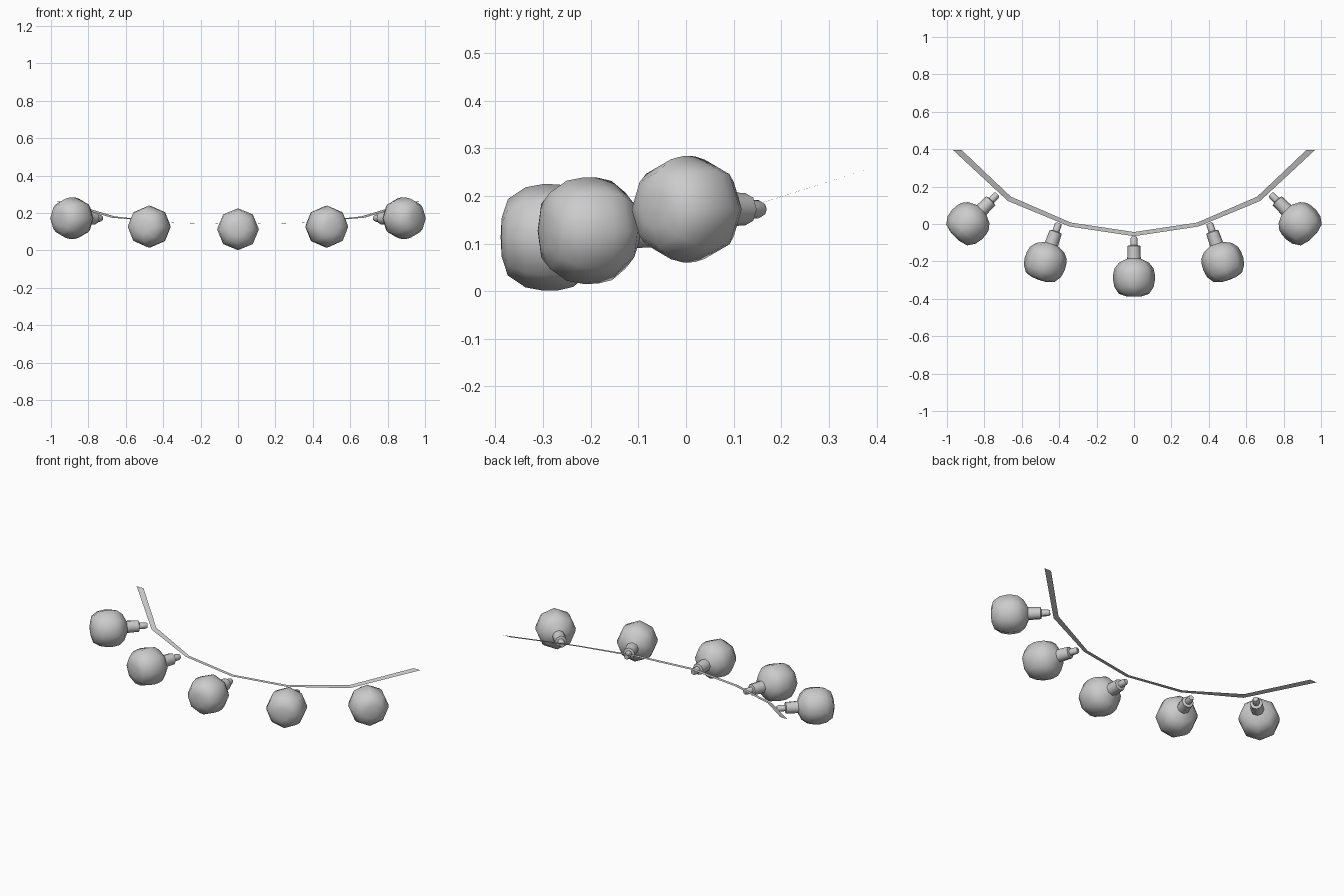
import bpy, bmesh, math
from mathutils import Matrix, Vector

cube = bpy.data.objects.get("Cube")
if cube:
    bpy.data.objects.remove(cube, do_unlink=True)

grey = bpy.data.materials.new("light_grey")
grey.use_nodes = True
colour = (0.6, 0.6, 0.6, 1)
grey.diffuse_color = colour
grey.node_tree.nodes["Principled BSDF"].inputs["Base Color"].default_value = colour


def add_object(name, bm, smooth=None):
    mesh = bpy.data.meshes.new(name)
    bm.to_mesh(mesh)
    bm.free()
    obj = bpy.data.objects.new(name, mesh)
    bpy.context.collection.objects.link(obj)
    mesh.materials.append(grey)
    if smooth:
        bpy.ops.object.select_all(action='DESELECT')
        obj.select_set(True)
        bpy.context.view_layer.objects.active = obj
        bpy.ops.object.shade_smooth_by_angle(angle=math.radians(smooth))
    return obj


def lathe(name, profile, matrix, sides=8, smooth=60):
    """Turn (radius, distance along +y) points about the y axis."""
    bm = bmesh.new()
    rings = []
    for r, y in profile:
        if r == 0:
            rings.append([bm.verts.new((0, y, 0))] * sides)
        else:
            angles = [math.tau * i / sides for i in range(sides)]
            rings.append([bm.verts.new((r * math.sin(a), y, r * math.cos(a))) for a in angles])
    for low, high in zip(rings, rings[1:]):
        for i in range(sides):
            j = (i + 1) % sides
            corners = dict.fromkeys((low[i], low[j], high[j], high[i]))
            bm.faces.new(list(corners))
    bmesh.ops.recalc_face_normals(bm, faces=bm.faces)
    bm.transform(matrix)
    return add_object(name, bm, smooth)


# Bulb and socket profiles, measured from the bulb centre
bulb = [(0, -0.102), (0.04, -0.1), (0.08, -0.087), (0.105, -0.05), (0.112, -0.012),
        (0.111, 0.02), (0.104, 0.05), (0.08, 0.08), (0.035, 0.102)]
socket = [(0.037, 0.085), (0.034, 0.17), (0.019, 0.174), (0.019, 0.21), (0.014, 0.22), (0, 0.22)]

# Bulbs: name, centre, turn in degrees
lights = [("middle", (0, -0.287, 0.113), 0)]
for side, s in (("left", 1), ("right", -1)):
    lights.append((side + "_inner", (s * 0.474, -0.203, 0.127), s * 19))
    lights.append((side + "_outer", (s * 0.886, 0.004, 0.172), s * 45))
for name, centre, turn in lights:
    place = Matrix.Translation(centre) @ Matrix.Rotation(math.radians(turn), 4, 'Z')
    lathe(name + "_bulb", bulb, place, smooth=75)
    lathe(name + "_socket", socket, place)

# Flat sagging cord: centre point, half width, tilt across the width
half = [((0, -0.054, 0.14), 0.011, 0), ((0.341, -0.003, 0.147), 0.011, 0.03),
        ((0.667, 0.135, 0.178), 0.014, 0.3), ((0.944, 0.395, 0.26), 0.016, 0.3)]
knots = [((-p[0], p[1], p[2]), w, t) for p, w, t in reversed(half[1:])] + half
points = [Vector(k[0]) for k in knots]
bm = bmesh.new()
rows = []
for i, (_, width, tilt) in enumerate(knots):
    along = points[min(i + 1, len(points) - 1)] - points[max(i - 1, 0)]
    across = Vector((-along.y, along.x, 0)).normalized() * width
    if i in (0, len(knots) - 1):
        across = Vector((-math.copysign(width * 1.45, points[i].x), 0, 0))
        if i == 0:
            across.x = abs(across.x)
    across.z = across.y * tilt
    rows.append([bm.verts.new(points[i] - across), bm.verts.new(points[i] + across)])
for a, b in zip(rows, rows[1:]):
    bm.faces.new((a[0], b[0], b[1], a[1]))
add_object("cord", bm)
